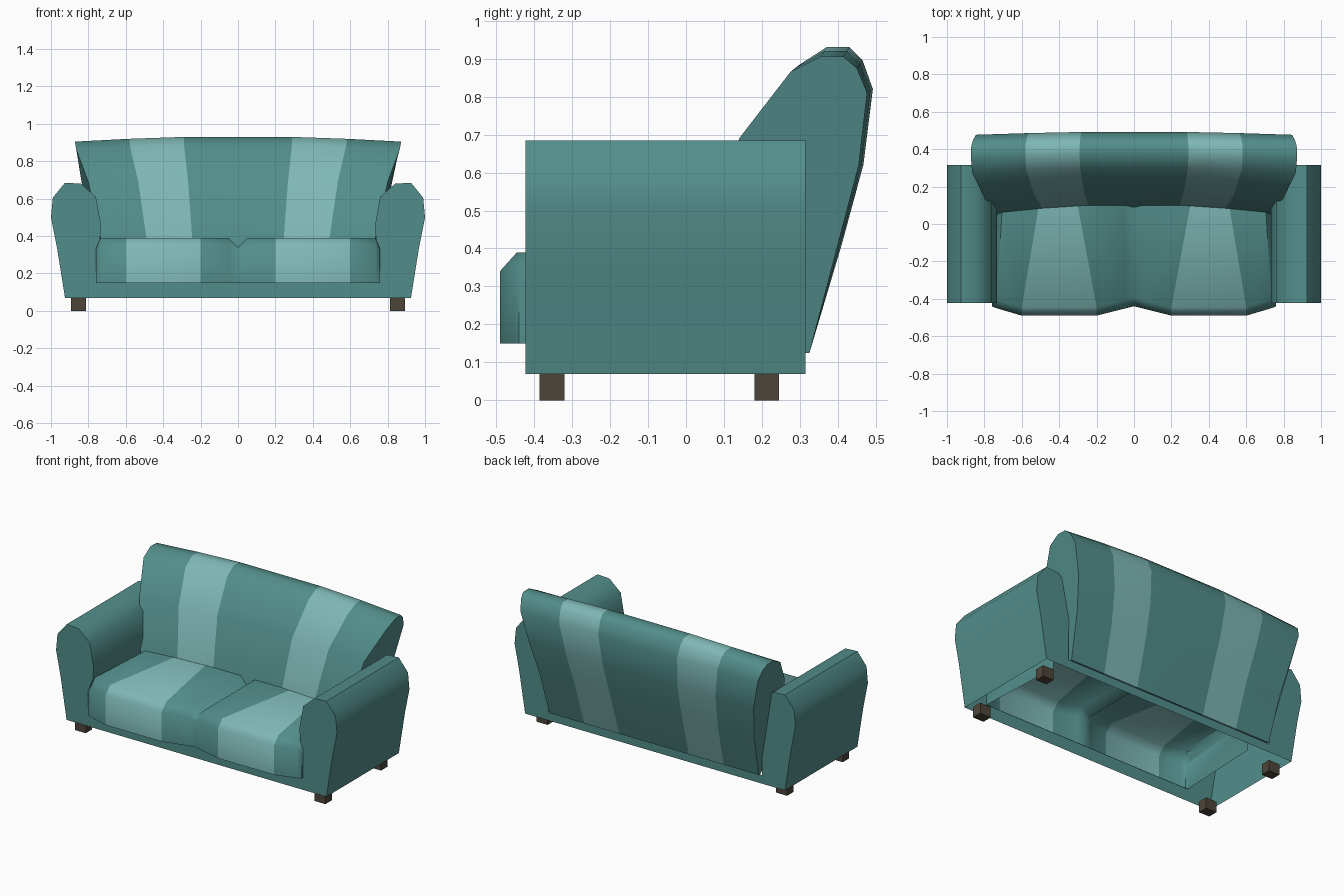
import bpy, bmesh, math

if "Cube" in bpy.data.objects:
    bpy.data.objects.remove(bpy.data.objects["Cube"])


def material(name, rgb):
    m = bpy.data.materials.new(name)
    m.diffuse_color = (*rgb, 1)
    m.use_nodes = True
    m.node_tree.nodes["Principled BSDF"].inputs["Base Color"].default_value = m.diffuse_color
    return m


TEAL = material("teal_fabric", (0.085, 0.27, 0.255))
STRIPE = material("light_stripe", (0.21, 0.48, 0.465))
WOOD = material("dark_wood", (0.075, 0.06, 0.042))


def finish(name, bm, mats, mirror=False, angle=50):
    bmesh.ops.recalc_face_normals(bm, faces=bm.faces)
    me = bpy.data.meshes.new(name)
    bm.to_mesh(me)
    bm.free()
    for m in mats:
        me.materials.append(m)
    ob = bpy.data.objects.new(name, me)
    bpy.context.collection.objects.link(ob)
    if mirror:
        ob.modifiers.new("mirror", "MIRROR")
    bpy.ops.object.select_all(action="DESELECT")
    ob.select_set(True)
    bpy.context.view_layer.objects.active = ob
    bpy.ops.object.shade_smooth_by_angle(angle=math.radians(angle))
    return ob


def loft(columns, stripes=()):
    """Bridge open point columns; listed strips get the stripe material."""
    bm = bmesh.new()
    vs = [[bm.verts.new(p) for p in col] for col in columns]
    for i in range(len(vs) - 1):
        for j in range(len(vs[0]) - 1):
            f = bm.faces.new((vs[i][j], vs[i + 1][j], vs[i + 1][j + 1], vs[i][j + 1]))
            f.material_index = int(i in stripes)
    return bm, vs


# arms: extruded rounded profile, open underneath
arm = [(0.76, 0.07), (0.76, 0.33), (0.738, 0.38), (0.733, 0.46), (0.76, 0.61),
       (0.84, 0.68), (0.925, 0.685), (0.99, 0.605), (1.0, 0.5), (0.968, 0.34), (0.925, 0.07)]
bm, cols = loft([[(x, y, z) for x, z in arm] for y in (-0.422, 0.315)])
for c in cols:
    bm.faces.new(c)
low = [f for f in bm.faces if len(f.verts) == 4 and all(abs(v.co.x - 0.76) < 1e-4 and v.co.z < 0.34 for v in f.verts)]
bmesh.ops.delete(bm, geom=low, context="FACES_ONLY")
finish("arms", bm, [TEAL], mirror=True)

# base rails: front and back strips between the arms
for name, y, top in (("front_rail", -0.422, 0.15), ("back_rail", 0.315, 0.125)):
    bm, _ = loft([[(x, y, 0.07), (x, y, top)] for x in (-0.76, 0.76)])
    finish(name, bm, [TEAL])

# seat cushions: front x, back x, front y, top z for each column
seat = [(0, 0, -0.44, 0.34), (0.05, 0.05, -0.452, 0.39), (0.2, 0.31, -0.49, 0.39),
        (0.6, 0.5, -0.49, 0.39), (0.735, 0.7, -0.45, 0.388), (0.76, 0.735, -0.44, 0.34)]
bm, cols = loft([[(xf, -0.42, 0.15), (xf, yf, 0.15), (xf, yf, zt - 0.05 if zt > 0.35 else 0.31),
                  (xf, yf + 0.045, zt), (xb, 0.15, zt)] for xf, xb, yf, zt in seat], stripes=(2,))
bm.faces.new(cols[-1] + [bm.verts.new((0.735, 0.15, 0.15))])
finish("seat_cushions", bm, [TEAL, STRIPE], mirror=True)

# backrest: y, z, half width, end shift in y, end drop in z
prof = [(0.08, 0.30, 0.73, -0.04, 0), (0.10, 0.39, 0.735, -0.04, 0),
        (0.17, 0.69, 0.80, -0.03, 0), (0.30, 0.885, 0.865, -0.025, 0.02),
        (0.37, 0.93, 0.872, -0.015, 0.025), (0.43, 0.93, 0.87, -0.015, 0.025),
        (0.465, 0.895, 0.86, -0.015, 0.02), (0.492, 0.82, 0.845, -0.015, 0.01),
        (0.467, 0.62, 0.80, -0.012, 0), (0.41, 0.41, 0.765, -0.01, 0),
        (0.325, 0.125, 0.745, 0, 0), (0.31, 0.125, 0.745, 0, 0)]
bm, cols = loft([[(f * w, y + e * dy, z - e * dz) for y, z, w, dy, dz in prof]
                 for f, e in ((-1, 1), (-2 / 3, 0.4), (-1 / 3, 0), (1 / 3, 0), (2 / 3, 0.4), (1, 1))],
                stripes=(1, 3))
for c in (cols[0], cols[-1]):
    bm.faces.new(c)
finish("backrest", bm, [TEAL, STRIPE])

# feet
for sx in (-1, 1):
    for y in (-0.353, 0.213):
        bm = bmesh.new()
        bmesh.ops.create_cube(bm, size=1)
        for v in bm.verts:
            v.co = (sx * 0.853 + v.co.x * 0.078, y + v.co.y * 0.065, 0.035 + v.co.z * 0.07)
        finish("foot", bm, [WOOD])
